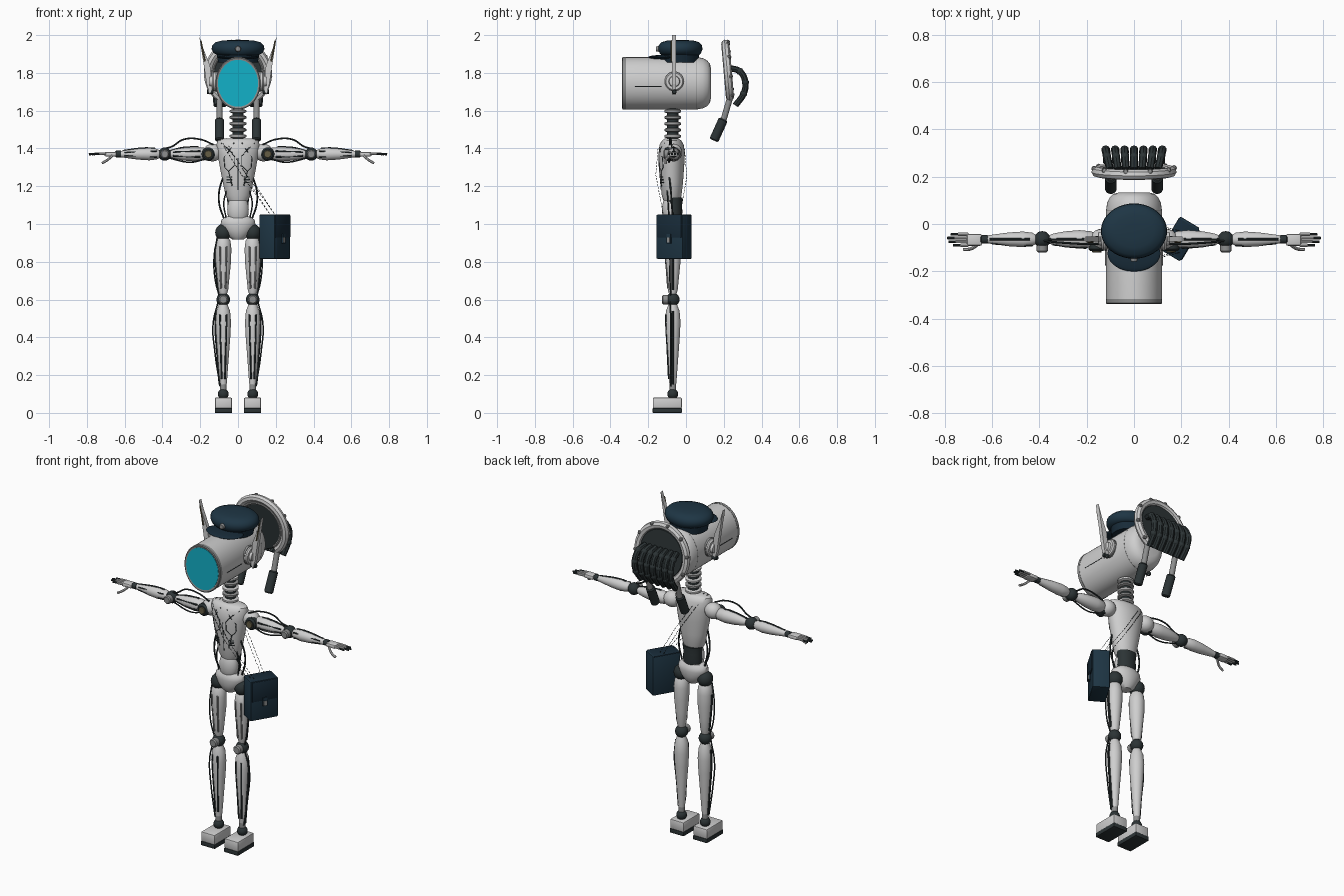
import bpy, bmesh, math
from mathutils import Vector, Matrix

if "Cube" in bpy.data.objects:
    bpy.data.objects.remove(bpy.data.objects["Cube"])


def material(name, rgb):
    m = bpy.data.materials.new(name)
    m.diffuse_color = (*rgb, 1)
    m.use_nodes = True
    m.node_tree.nodes["Principled BSDF"].inputs["Base Color"].default_value = m.diffuse_color
    return m


SHELL = material("light shell", (0.62, 0.62, 0.62))
METAL = material("mid metal", (0.27, 0.275, 0.275))
DARK = material("charcoal rubber", (0.025, 0.034, 0.036))
NAVY = material("navy leather", (0.013, 0.036, 0.058))
FLAP = material("deep navy", (0.009, 0.024, 0.04))
CYAN = material("cyan screen", (0.006, 0.44, 0.58))
BRASS = material("dull brass", (0.13, 0.11, 0.06))
YC = -0.07   # body centre depth


def finish(name, bm, mat, smooth=True):
    bmesh.ops.recalc_face_normals(bm, faces=bm.faces)
    me = bpy.data.meshes.new(name)
    bm.to_mesh(me)
    bm.free()
    me.materials.append(mat)
    o = bpy.data.objects.new(name, me)
    bpy.context.collection.objects.link(o)
    o["smooth"] = smooth
    return o


def lathe(name, prof, mat, origin=(0, 0, 0), axis='Z', sx=1, sy=1, n=24):
    """Rings (t, r) or (t, rx, ry) along an axis letter or direction."""
    bm = bmesh.new()
    rings = []
    o = Vector(origin)
    q = axis.to_track_quat('Z', 'Y') if isinstance(axis, Vector) else None
    for p in prof:
        t, rx, ry = p[0], p[1] * sx, p[-1] * sy
        ring = []
        for i in range(n):
            a, b = rx * math.cos(math.tau * i / n), ry * math.sin(math.tau * i / n)
            if q:
                v = q @ Vector((a, b, t))
            else:
                v = Vector({'X': (t, a, b), 'Y': (a, t, b), 'Z': (a, b, t)}[axis])
            ring.append(bm.verts.new(o + v))
        rings.append(ring)
    for r0, r1 in zip(rings, rings[1:]):
        for i in range(n):
            bm.faces.new((r0[i], r0[(i + 1) % n], r1[(i + 1) % n], r1[i]))
    bm.faces.new(rings[0])
    bm.faces.new(rings[-1])
    return finish(name, bm, mat)


def rod(name, a, b, r, mat, n=16):
    a, b = Vector(a), Vector(b)
    h = (b - a).length
    c = min(r * 0.25, h * 0.2)
    return lathe(name, [(0, r - c), (c, r), (h - c, r), (h, r - c)], mat, a, b - a, n=n)


def ball(name, c, r, mat, seg=20):
    bm = bmesh.new()
    r = r if isinstance(r, tuple) else (r, r, r)
    bmesh.ops.create_uvsphere(bm, u_segments=seg, v_segments=seg // 2, radius=1,
                              matrix=Matrix.Translation(c) @ Matrix.Diagonal((*r, 1)))
    return finish(name, bm, mat)


def box(name, c, s, mat, bevel=0.0, rot=0.0):
    bm = bmesh.new()
    bmesh.ops.create_cube(bm, size=1, matrix=Matrix.Diagonal((*s, 1)))
    if bevel:
        bmesh.ops.bevel(bm, geom=bm.edges[:], offset=bevel, segments=2, affect='EDGES', profile=0.5)
    bm.transform(Matrix.Translation(c) @ Matrix.Rotation(rot, 4, 'Z'))
    return finish(name, bm, mat)


def tube(name, pts, r, mat, poly=False):
    cu = bpy.data.curves.new(name, 'CURVE')
    cu.dimensions = '3D'
    cu.bevel_depth, cu.bevel_resolution, cu.use_fill_caps = r, 2, True
    cu.resolution_u = 8
    if poly:
        sp = cu.splines.new('POLY')
        sp.points.add(len(pts) - 1)
        for p, c in zip(sp.points, pts):
            p.co = (*c, 1)
    else:
        sp = cu.splines.new('BEZIER')
        sp.bezier_points.add(len(pts) - 1)
        for p, c in zip(sp.bezier_points, pts):
            p.co = c
            p.handle_left_type = p.handle_right_type = 'AUTO'
    cu.materials.append(mat)
    o = bpy.data.objects.new(name, cu)
    bpy.context.collection.objects.link(o)
    o["smooth"] = True


# Head: horizontal can with a screen at the front
H = dict(origin=(0, 0, 1.745), axis='Y', sx=0.118, sy=0.138, n=48)
lathe("head", [(-.325, 1), (.06, 1), (.09, .96), (.113, .87), (.127, .74), (.133, .55)], SHELL, **H)
lathe("face_rim", [(-.318, 1.01), (-.335, 1.01), (-.338, .97), (-.336, .9), (-.32, .89)], METAL, **H)
lathe("screen", [(-.328, .9), (-.3375, .9)], CYAN, **H)
lathe("head_seam", [(.055, .99), (.055, 1.004), (.058, 1.004), (.058, .99)], METAL, **H)

# Peaked cap
C = dict(origin=(0, -.03, 0), n=40)
lathe("cap_band", [(1.855, .105, .095), (1.91, .115, .1)], FLAP, **C)
lathe("cap_crown", [(1.895, .11, .1), (1.905, .13, .11), (1.925, .14, .117), (1.945, .137, .115),
                    (1.962, .12, .1), (1.971, .085, .07), (1.974, .04, .03)], NAVY, **C)
ball("cap_peak", (0, -.125, 1.883), (.112, .076, .012), FLAP, 28)
lathe("cap_badge", [(-.158, .013), (-.14, .017)], METAL, (0, 0, 1.927), 'Y', n=10)

for s in (1, -1):
    # Ears and head side seam
    lathe("ear_disc", [(s * .1, .05), (s * .13, .05), (s * .137, .044), (s * .137, .03),
                       (s * .15, .027), (s * .152, .02)], SHELL, (0, -.062, 1.755), 'X')
    lathe("ear_rim", [(s * .112, .053), (s * .122, .053)], METAL, (0, -.062, 1.755), 'X')
    rod("ear_pivot", (s * .13, -.062, 1.70), (s * .165, -.062, 1.70), .012, DARK)
    bm = bmesh.new()
    outline = [(.206, 2.0), (.178, 1.82), (.166, 1.74), (.15, 1.685), (.135, 1.72), (.148, 1.84), (.188, 1.94)]
    f = bm.faces.new([bm.verts.new((s * x, -.075, z)) for x, z in outline])
    g = bmesh.ops.extrude_face_region(bm, geom=[f])
    bmesh.ops.translate(bm, vec=(0, .022, 0), verts=[v for v in g['geom'] if isinstance(v, bmesh.types.BMVert)])
    finish("ear_blade", bm, SHELL, False)
    rod("ear_inlay", (s * .175, -.077, 1.86), (s * .197, -.077, 1.97), .004, BRASS, 8)
    rod("head_line", (s * .117, -.27, 1.728), (s * .117, -.13, 1.728), .002, DARK, 6)

# Neck stack
rod("neck_core", (0, YC, 1.44), (0, YC, 1.63), .03, DARK)
for i in range(5):
    z = 1.455 + i * .033
    lathe("neck_ring", [(z, .034), (z + .005, .044), (z + .015, .044), (z + .02, .034)],
          METAL if i % 2 else SHELL, (0, YC, 0))

# Torso, belly, waist and pelvis
T = [(1.115, .045, .04), (1.15, .066, .052), (1.22, .08, .06), (1.3, .096, .066), (1.37, .108, .07),
     (1.42, .114, .064), (1.443, .108, .05), (1.452, .08, .036)]
lathe("torso", T, SHELL, (0, -.076, 0), n=36)


def chest(x, z):
    """Point on the torso front."""
    for (z0, a0, b0), (z1, a1, b1) in zip(T, T[1:]):
        if z0 <= z <= z1:
            k = (z - z0) / (z1 - z0)
            a, b = a0 + k * (a1 - a0), b0 + k * (b1 - b0)
            return (x, -.076 - b * math.sqrt(max(0, 1 - (x / a) ** 2)), z)


lathe("waist", [(1.03, .05, .04), (1.06, .057, .045), (1.1, .054, .043), (1.14, .06, .046)], DARK, (0, -.064, 0))
ball("belly", (0, -.085, 1.075), (.057, .042, .085), SHELL, 24)
lathe("pelvis", [(.918, .03, .03), (.935, .052, .045), (.965, .075, .055), (1.0, .092, .06), (1.022, .088, .057),
                 (1.04, .065, .045)], SHELL, (0, YC, 0))
tube("sternum_line", [chest(0, 1.35), chest(0, 1.3), chest(0, 1.18)], .002, DARK, True)

for s in (1, -1):
    # Chest seams, vents and waist hoses
    for line in ([(.09, 1.43), (.055, 1.4), (.02, 1.36), (.02, 1.31), (.05, 1.28)],
                 [(.02, 1.43), (.045, 1.39), (.075, 1.35), (.07, 1.3), (.05, 1.28), (.03, 1.2)]):
        tube("chest_seam", [chest(s * x, z) for x, z in line], .0025, DARK, True)
    for i in range(3):
        x, y, z = chest(s * .045, 1.22 + i * .014)
        box("vent_slit", (x, y, z), (.03, .009, .006), DARK, rot=s * .5)
    tube("waist_hose", [(s * .075, -.09, 1.26), (s * .1, -.08, 1.17), (s * .098, -.075, 1.1), (s * .075, -.07, 1.03)],
         .005, DARK)
    tube("belly_hose", [(s * .06, -.1, 1.18), (s * .075, -.095, 1.11), (s * .06, -.09, 1.02)], .004, DARK)

    # Arm
    A = (0, -.065, 1.37)
    ball("shoulder", (s * .135, -.065, 1.378), (.05, .045, .047), SHELL)
    rod("shoulder_joint", (s * .157, -.115, 1.37), (s * .157, -.05, 1.37), .036, DARK)
    rod("shoulder_cap", (s * .157, -.12, 1.37), (s * .157, -.11, 1.37), .02, BRASS)
    lathe("upper_arm", [(s * t, r) for t, r in ((.16, .02), (.18, .034), (.23, .039), (.29, .034), (.34, .025), (.365, .015))],
          SHELL, A, 'X')
    ball("elbow", (s * .388, -.065, 1.37), .035, DARK)
    rod("elbow_disc", (s * .388, -.12, 1.37), (s * .388, -.08, 1.37), .024, METAL)
    lathe("forearm", [(s * t, r) for t, r in ((.412, .018), (.43, .028), (.47, .033), (.53, .029), (.59, .021), (.625, .016))],
          SHELL, A, 'X')
    rod("wrist", (s * .615, -.065, 1.37), (s * .65, -.065, 1.37), .018, DARK)
    for z in (-.016, .016):
        rod("upper_arm_rod", (s * .2, -.101, 1.37 + z), (s * .345, -.086, 1.37 + z * .6), .005, DARK, 8)
        rod("forearm_rod", (s * .43, -.092, 1.37 + z), (s * .6, -.083, 1.37 + z * .5), .004, DARK, 8)
    tube("forearm_strip", [(s * .44, -.065, 1.4), (s * .5, -.065, 1.401), (s * .61, -.065, 1.387)], .005, DARK)
    tube("upper_arm_strip", [(s * .21, -.065, 1.407), (s * .29, -.065, 1.404), (s * .36, -.065, 1.387)], .005, DARK)
    tube("arm_hose", [(s * .13, -.085, 1.42), (s * .2, -.085, 1.448), (s * .29, -.08, 1.447), (s * .35, -.075, 1.41),
                      (s * .385, -.07, 1.4)], .0045, DARK)
    tube("arm_low_hose", [(s * .17, -.09, 1.345), (s * .25, -.09, 1.327), (s * .37, -.08, 1.35)], .004, DARK)
    box("palm", (s * .675, -.067, 1.37), (.065, .05, .024), SHELL, .008)
    for i in range(4):
        y, tip = -.09 + i * .0155, (.765, .785, .79, .775)[i]
        rod("finger", (s * .7, y, 1.372), (s * (tip - .03), y, 1.371), .0068, SHELL, 8)
        rod("fingertip", (s * (tip - .033), y, 1.371), (s * tip, y, 1.369), .0055, DARK, 8)
    tube("thumb", [(s * .665, -.09, 1.362), (s * .69, -.105, 1.34), (s * .72, -.108, 1.322)], .007, SHELL)

    # Leg
    L = (s * .078, YC, 0)
    ball("hip", (s * .078, YC, .955), (.043, .045, .045), DARK)
    lathe("thigh", [(.625, .018), (.65, .026), (.72, .033), (.8, .041), (.87, .043), (.91, .038), (.93, .026)], SHELL, L)
    ball("knee", (s * .078, YC, .6), .036, DARK)
    rod("knee_disc", (s * .078, -.127, .6), (s * .078, -.09, .6), .025, METAL)
    lathe("shin", [(.135, .016), (.17, .02), (.28, .028), (.4, .037), (.48, .041), (.54, .036), (.575, .022)], SHELL, L)
    rod("ankle_post", (s * .078, YC, .1), (s * .078, YC, .17), .018, METAL)
    ball("ankle", (s * .078, YC, .1), .029, DARK)
    for d in (-.018, .018):
        rod("thigh_rod", (s * .078 + d, YC - .04, .88), (s * .078 + d * .7, YC - .025, .66), .0055, METAL, 8)
        rod("shin_rod", (s * .078 + d, YC - .037, .52), (s * .078 + d * .5, YC - .021, .18), .005, DARK, 8)
    tube("thigh_strip", [(s * .121, YC, .87), (s * .119, YC, .8), (s * .105, YC, .65)], .006, DARK)
    tube("shin_strip", [(s * .115, YC, .54), (s * .119, YC, .47), (s * .107, YC, .28), (s * .097, YC, .15)], .006, DARK)
    tube("thigh_hose", [(s * .11, -.09, .93), (s * .127, -.085, .82), (s * .12, -.085, .7), (s * .1, -.08, .62)], .004, DARK)
    tube("shin_hose", [(s * .105, -.085, .59), (s * .132, -.08, .47), (s * .122, -.08, .32), (s * .095, -.08, .14)],
         .004, DARK)
    box("foot", (s * .077, -.099, .052), (.09, .153, .058), SHELL, .006)
    box("sole", (s * .077, -.099, .0125), (.092, .155, .025), DARK, .003)

# Floating rear crest: tilted horseshoe ring with dark disc
TILT = Matrix.Translation((0, .222, 1.795)) @ Matrix.Rotation(math.radians(5), 4, 'X')


def crest(x, y, z):
    return TILT @ Vector((x, y, z))


angles = [math.radians(-52 + 284 * i / 24) for i in range(25)]
tube("crest_ring", [crest(.158 * math.cos(a), 0, .16 * math.sin(a)) for a in angles], .022, SHELL)
tube("crest_inner_rim", [crest(.134 * math.cos(a), -.008, .136 * math.sin(a)) for a in angles], .009, METAL)
rod("crest_disc", crest(0, -.008, 0), crest(0, .012, 0), .142, DARK, 40)
for a in angles[1::3]:
    ball("crest_bolt", crest(.17 * math.cos(a), .014, .172 * math.sin(a)), .012, METAL, 8)
for i in range(7):
    x = (i - 3) * .038
    path = [(x * .9, .235, 1.825), (x, .285, 1.808), (x * 1.05, .314, 1.75), (x * 1.03, .305, 1.69), (x, .262, 1.628)]
    tube("crest_pipe", path, .0165, DARK)
    for p in path[1:4]:
        ball("pipe_knuckle", p, .0195, DARK, 10)
for s in (1, -1):
    rod("crest_link", (s * .098, .235, 1.675), (s * .098, .197, 1.545), .016, METAL)
    rod("crest_handle", (s * .098, .198, 1.555), (s * .098, .147, 1.442), .025, DARK)

# Satchel, turned outward, with flap and buckle
ROT = math.radians(-31)
BAG = Matrix.Translation((.195, -.063, .9325)) @ Matrix.Rotation(ROT, 4, 'Z')
for name, c, size, mat, bev in (
        ("satchel", (0, 0, 0), (.096, .164, .235), NAVY, .006),
        ("satchel_flap", (.047, 0, .055), (.012, .15, .118), FLAP, .004),
        ("satchel_lid", (0, 0, .114), (.1, .15, .008), FLAP, .003),
        ("satchel_buckle_strap", (.053, 0, -.01), (.008, .026, .05), NAVY, 0),
        ("satchel_buckle", (.056, 0, -.018), (.008, .017, .026), METAL, 0)):
    box(name, BAG @ Vector(c), size, mat, bev, ROT)

# Stitched strap edges over the shoulder, as short dashes
for off in (0, .025):
    runs = ([(-.085 + off, -.085, 1.455), (-.07 + off, -.148, 1.40), (.02 + off, -.16, 1.26), (.17 + off, -.12, 1.05)],
            [(-.085 + off, -.085, 1.455), (-.06 + off, -.008, 1.40), (.04 + off, .004, 1.25), (.17 + off, -.03, 1.05)])
    for run in runs:
        for a, b in zip(run, run[1:]):
            a, b = Vector(a), Vector(b)
            n = max(2, int((b - a).length / .02))
            for i in range(n):
                rod("strap_stitch", a.lerp(b, i / n), a.lerp(b, (i + .65) / n), .0015, DARK, 5)

# Convert curves and smooth rounded parts
bpy.ops.object.select_all(action='SELECT')
bpy.context.view_layer.objects.active = bpy.context.selected_objects[0]
bpy.ops.object.convert(target='MESH')
for o in bpy.context.scene.objects:
    o.select_set(bool(o.get("smooth")))
bpy.context.view_layer.objects.active = bpy.context.selected_objects[0]
bpy.ops.object.shade_smooth_by_angle(angle=math.radians(40))
